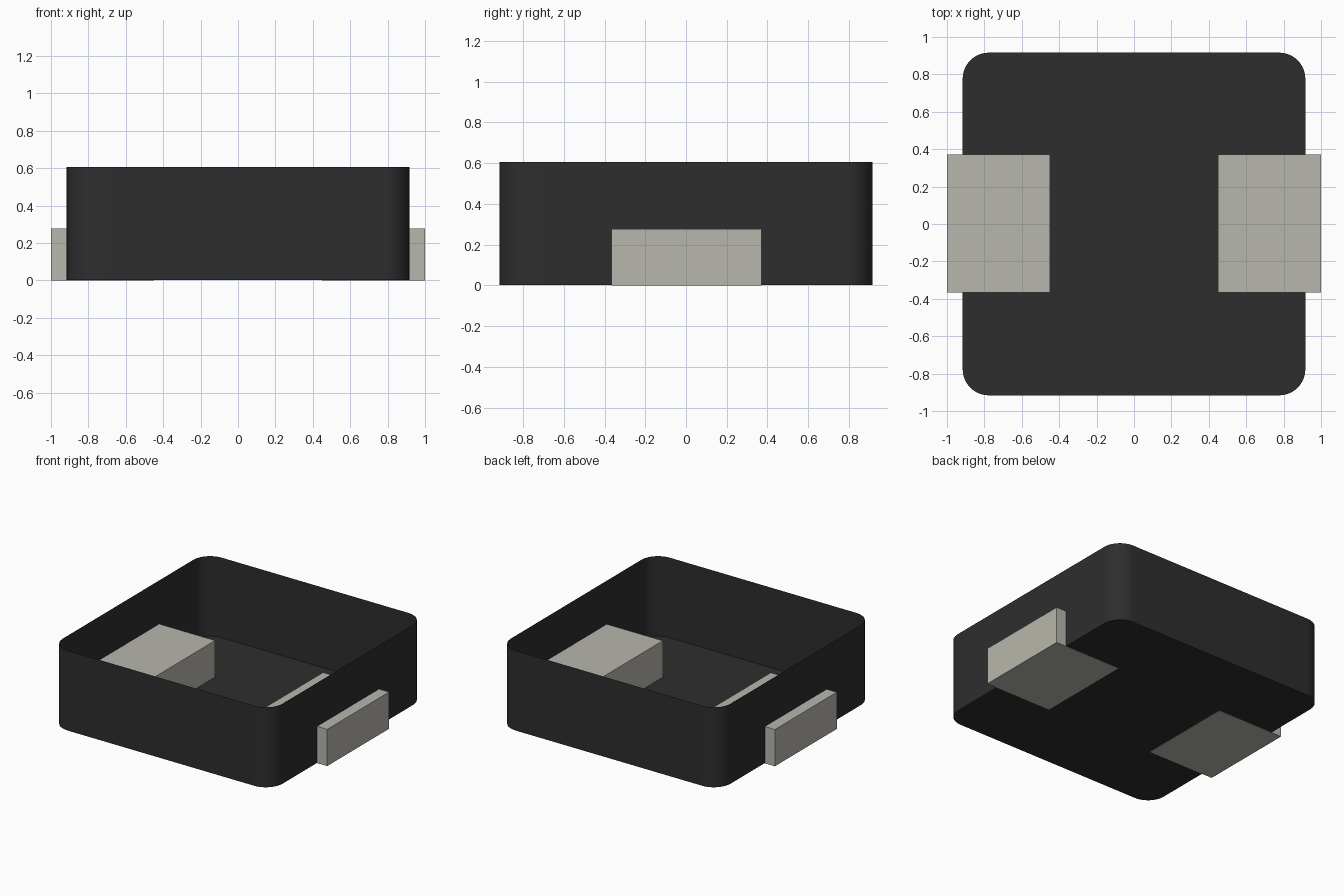
import bpy, bmesh, math

cube = bpy.data.objects.get("Cube")
if cube:
    bpy.data.objects.remove(cube, do_unlink=True)


def make_material(name, rgb):
    mat = bpy.data.materials.new(name)
    mat.use_nodes = True
    color = (*rgb, 1.0)
    mat.diffuse_color = color
    mat.node_tree.nodes["Principled BSDF"].inputs["Base Color"].default_value = color
    return mat


def make_object(name, bm, mat):
    mesh = bpy.data.meshes.new(name)
    bm.to_mesh(mesh)
    bm.free()
    mesh.materials.append(mat)
    obj = bpy.data.objects.new(name, mesh)
    bpy.context.collection.objects.link(obj)
    return obj


charcoal = make_material("charcoal", (0.027, 0.027, 0.027))
metal = make_material("warm_grey_metal", (0.48, 0.474, 0.418))

HALF, RADIUS, HEIGHT, SEGMENTS = 0.916, 0.14, 0.605, 12
FLOOR = 0.002  # floor sits a hair above the terminal undersides

# Open-topped shell: rounded-square floor with sheet walls
bm = bmesh.new()
outline = []
for corner, (sx, sy) in enumerate([(1, 1), (-1, 1), (-1, -1), (1, -1)]):
    for i in range(SEGMENTS + 1):
        a = math.pi / 2 * (corner + i / SEGMENTS)
        outline.append(bm.verts.new((sx * (HALF - RADIUS) + RADIUS * math.cos(a),
                                     sy * (HALF - RADIUS) + RADIUS * math.sin(a),
                                     FLOOR)))
floor = bm.faces.new(outline)
floor.normal_update()
wall = bmesh.ops.extrude_edge_only(bm, edges=list(floor.edges))
top = [v for v in wall["geom"] if isinstance(v, bmesh.types.BMVert)]
bmesh.ops.translate(bm, verts=top, vec=(0, 0, HEIGHT - FLOOR))
bmesh.ops.recalc_face_normals(bm, faces=bm.faces)
bm.normal_update()
if floor.normal.z > 0:
    bmesh.ops.reverse_faces(bm, faces=bm.faces)
shell = make_object("body_shell", bm, charcoal)
bpy.ops.object.select_all(action='DESELECT')
shell.select_set(True)
bpy.context.view_layer.objects.active = shell
bpy.ops.object.shade_smooth_by_angle(angle=math.radians(30))

# Block terminals passing through the left and right walls
X_IN, X_OUT, DEPTH, TALL = 0.45, 1.0, 0.737, 0.277
for name, side in (("left_terminal", 1), ("right_terminal", -1)):
    bm = bmesh.new()
    bmesh.ops.create_cube(bm, size=1)
    bmesh.ops.scale(bm, verts=bm.verts, vec=(X_OUT - X_IN, DEPTH, TALL))
    bmesh.ops.translate(bm, verts=bm.verts,
                        vec=(side * (X_IN + X_OUT) / 2, 0.002, TALL / 2))
    make_object(name, bm, metal)
